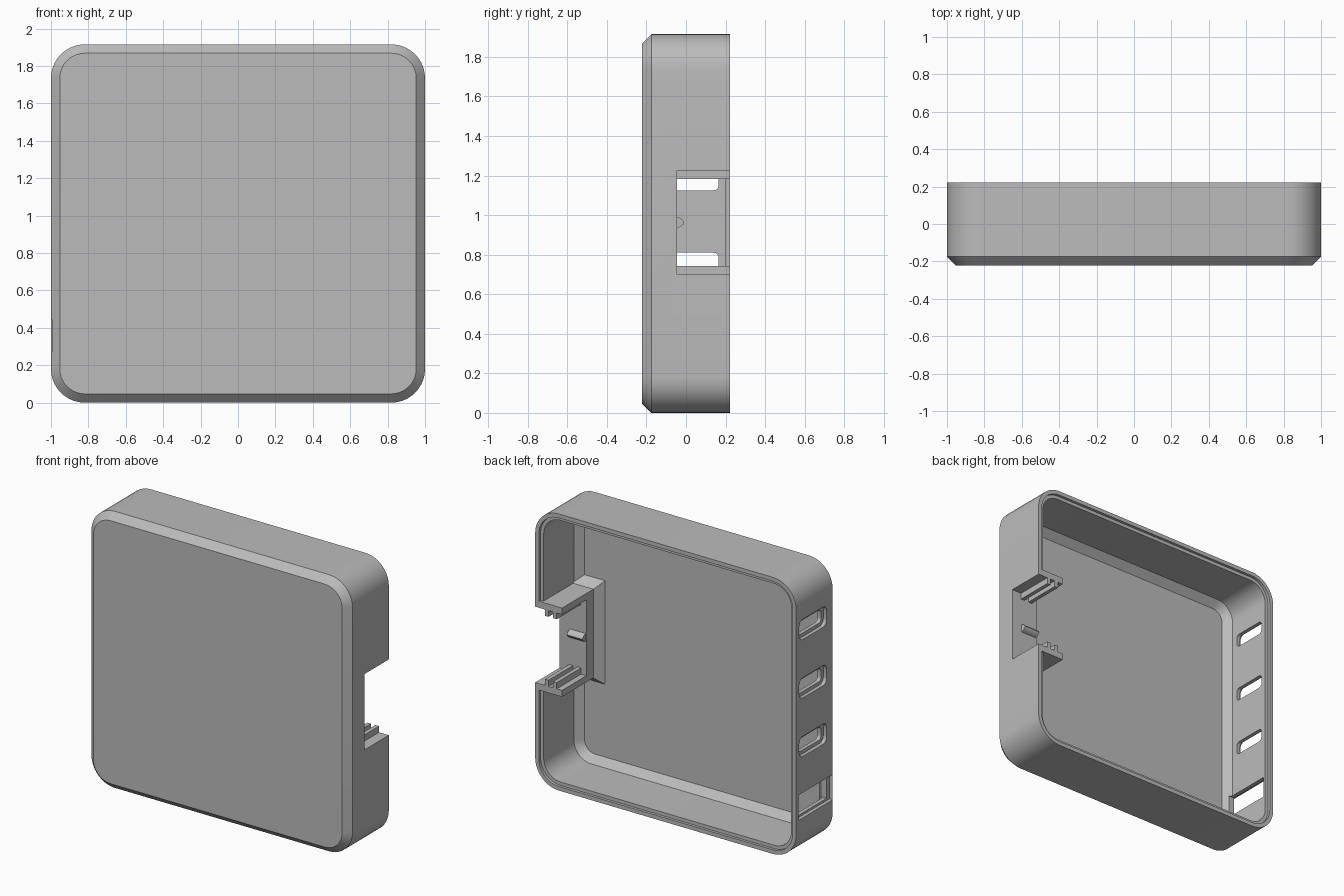
import bpy, bmesh, math

if "Cube" in bpy.data.objects:
    bpy.data.objects.remove(bpy.data.objects["Cube"])

H = 1.915                     # overall height
ZC = H / 2
grey = bpy.data.materials.new("plain grey")
grey.diffuse_color = (0.5, 0.5, 0.5, 1)
grey.use_nodes = True
grey.node_tree.nodes["Principled BSDF"].inputs["Base Color"].default_value = grey.diffuse_color


def rounded_rect(w, h, r, seg=10):
    """Outline points of a rounded rectangle centred on the origin."""
    pts = []
    for i, (sx, sy) in enumerate([(1, 1), (-1, 1), (-1, -1), (1, -1)]):
        for k in range(seg + 1):
            a = math.pi / 2 * (i + k / seg)
            pts.append((sx * (w / 2 - r) + r * math.cos(a),
                        sy * (h / 2 - r) + r * math.sin(a)))
    return pts


def loft(name, rings):
    """Closed solid through a list of rings with equal point counts."""
    bm = bmesh.new()
    loops = [[bm.verts.new(p) for p in ring] for ring in rings]
    n = len(loops[0])
    for a, b in zip(loops, loops[1:]):
        for i in range(n):
            j = (i + 1) % n
            bm.faces.new((a[i], a[j], b[j], b[i]))
    bm.faces.new(loops[0])
    bm.faces.new(loops[-1])
    bmesh.ops.recalc_face_normals(bm, faces=bm.faces)
    me = bpy.data.meshes.new(name)
    bm.to_mesh(me)
    bm.free()
    me.materials.append(grey)
    ob = bpy.data.objects.new(name, me)
    bpy.context.collection.objects.link(ob)
    return ob


def box(name, x0, x1, y0, y1, z0, z1):
    ring = [(y0, z0), (y1, z0), (y1, z1), (y0, z1)]
    return loft(name, [[(x, y, z) for y, z in ring] for x in (x0, x1)])


def slot(name, x0, x1, y0, y1, z0, z1, r):
    """Rounded bar running along x."""
    pts = rounded_rect(y1 - y0, z1 - z0, r, 5)
    yc, zc = (y0 + y1) / 2, (z0 + z1) / 2
    return loft(name, [[(x, yc + a, zc + b) for a, b in pts] for x in (x0, x1)])


def cut(target, cutter):
    m = target.modifiers.new("cut", 'BOOLEAN')
    m.operation, m.solver, m.object = 'DIFFERENCE', 'EXACT', cutter
    bpy.context.view_layer.objects.active = target
    bpy.ops.object.modifier_apply(modifier=m.name)
    bpy.data.objects.remove(cutter)


# Tray shell: (inset, y) profile swept round a rounded square
profile = [(0.047, -0.222), (0, -0.175), (0, 0.222), (0.028, 0.222),
           (0.028, 0.203), (0.052, 0.203), (0.052, -0.128), (0.1, -0.176)]
rings = [[(x, y, ZC + z) for x, z in rounded_rect(2 - 2 * d, H - 2 * d, 0.18 - d)]
         for d, y in profile]
shell = loft("tray_shell", rings)

# Notch in the right wall
cut(shell, box("notch", 0.9, 1.1, -0.045, 0.4, 0.70, 1.225))

# Three recessed port slots in the left wall
for z in (1.575, 1.17, 0.765):
    cut(shell, slot("recess", -1.1, -0.975, -0.11, 0.19, z - 0.07, z + 0.07, 0.04))
    cut(shell, slot("port", -1.1, -0.9, -0.085, 0.165, z - 0.045, z + 0.045, 0.025))

# Rectangular port with a shallow recess
cut(shell, box("recess", -1.1, -0.975, -0.18, 0.2, 0.27, 0.445))
cut(shell, box("port", -1.1, -0.9, -0.145, 0.185, 0.285, 0.43))

# Panel holder behind the notch: flared foot, platform and two side plates
foot = []
for y, e in ((-0.18, 0.055), (-0.12, 0)):
    x0, z0, z1 = 0.794 - e, 0.655 - e, 1.27 + e
    foot.append([(x0, y, z0), (0.96, y, z0), (0.96, y, z1), (x0, y, z1)])
loft("holder_foot", foot)
box("holder_platform", 0.794, 0.95, -0.12, -0.045, 0.655, 1.27)

for side, z, s in (("lower", 0.70, 1), ("upper", 1.225, -1)):
    box(side + "_plate", 0.794, 0.972, -0.045, 0.222, *sorted((z, z - s * 0.045)))
    # Twin ribs forming the slide groove
    for i, x in enumerate((0.835, 0.897)):
        box(f"{side}_rib_{i + 1}", x, x + 0.028, -0.05, 0.222,
            *sorted((z - s * 0.002, z + s * 0.043)))

# Small catch on the platform
catch = [(-0.05, 0.935), (-0.035, 0.937), (-0.014, 0.953), (-0.009, 0.963),
         (-0.014, 0.973), (-0.035, 0.989), (-0.05, 0.991)]
loft("catch", [[(x, y, z) for y, z in catch] for x in (0.80, 0.92)])

# Smooth corners, sharp edges
for ob in bpy.context.scene.objects:
    ob.select_set(True)
    bpy.context.view_layer.objects.active = ob
bpy.ops.object.shade_smooth_by_angle(angle=math.radians(30))
